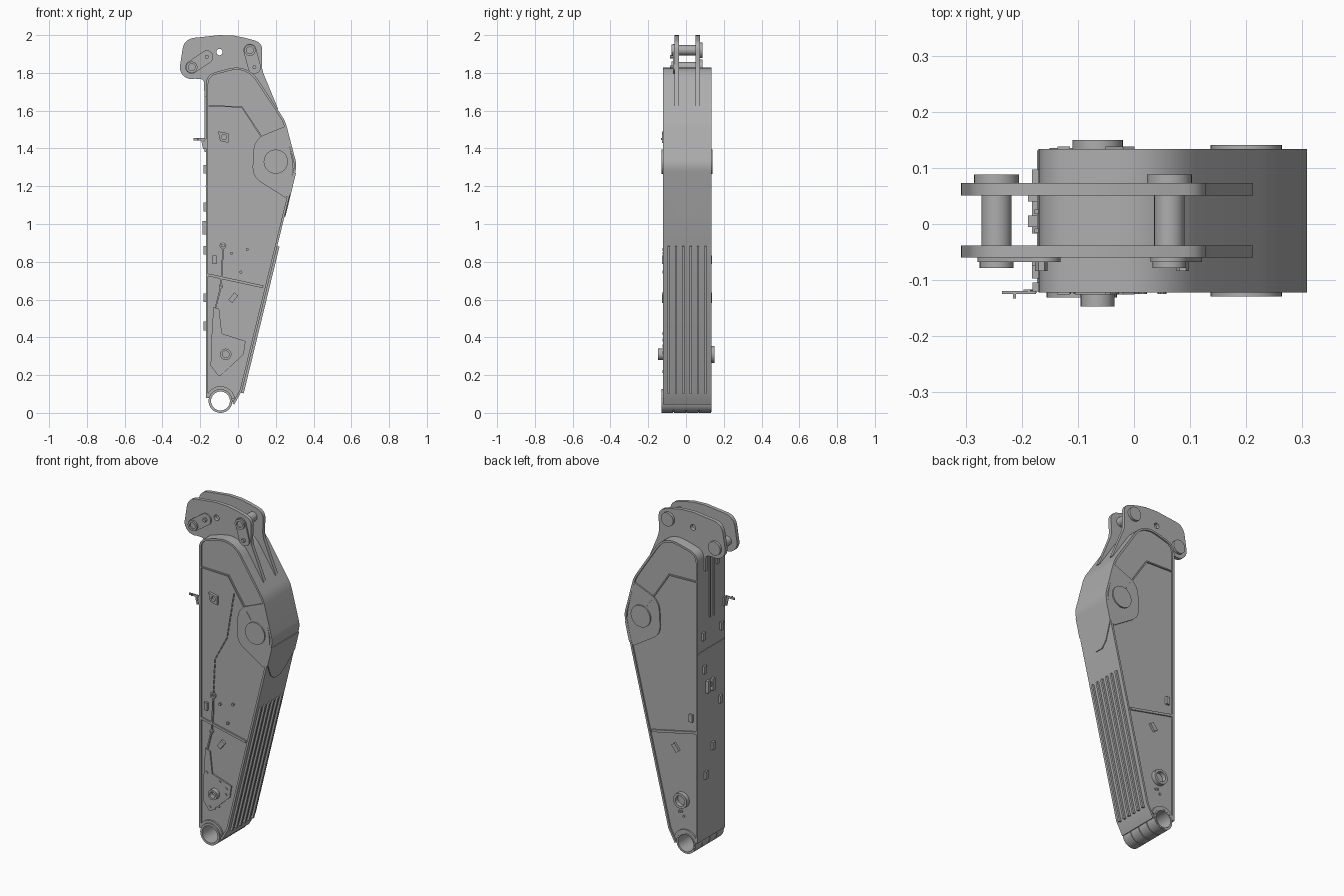
import bpy, bmesh, math
from mathutils import Vector, Matrix

cube = bpy.data.objects.get("Cube")
if cube:
    bpy.data.objects.remove(cube, do_unlink=True)

steel = bpy.data.materials.new("grey steel")
steel.use_nodes = True
steel.diffuse_color = (0.42, 0.42, 0.42, 1)
steel.node_tree.nodes["Principled BSDF"].inputs["Base Color"].default_value = (0.42, 0.42, 0.42, 1)

MID_Y = 0.006           # middle of the box section
FACE = 0.119            # recessed wall distance from the middle
EDGE = 0.128            # cover plate edge distance from the middle
TUBE = (-0.093, 0.063)  # lower pivot centre


def finish(name, bm):
    bmesh.ops.recalc_face_normals(bm, faces=bm.faces)
    mesh = bpy.data.meshes.new(name)
    bm.to_mesh(mesh)
    bm.free()
    mesh.materials.append(steel)
    obj = bpy.data.objects.new(name, mesh)
    bpy.context.collection.objects.link(obj)
    bpy.ops.object.select_all(action="DESELECT")
    obj.select_set(True)
    bpy.context.view_layer.objects.active = obj
    bpy.ops.object.shade_smooth_by_angle(angle=math.radians(30))


def arc(c, r, start=0, end=360, n=32):
    steps = n if end - start == 360 else n + 1
    return [(c[0] + r * math.cos(math.radians(start + (end - start) * i / n)),
             c[1] + r * math.sin(math.radians(start + (end - start) * i / n))) for i in range(steps)]


def rounded(corners, n=8):
    """Polygon from (x, z[, radius]) corners with rounded corners."""
    out = []
    for i, c in enumerate(corners):
        p = Vector(c[:2])
        if len(c) < 3:
            out.append(tuple(p))
            continue
        a = Vector(corners[i - 1][:2]) - p
        b = Vector(corners[(i + 1) % len(corners)][:2]) - p
        cut = min(c[2] / math.tan(a.angle(b) / 2), a.length * 0.48, b.length * 0.48)
        p0, p1 = p + a.normalized() * cut, p + b.normalized() * cut
        for k in range(n + 1):
            t = k / n
            out.append(tuple(p0 * (1 - t) ** 2 + p * 2 * t * (1 - t) + p1 * t * t))
    return out


def offset(path, d):
    """Open path shifted to its right-hand side."""
    out = []
    for i, p in enumerate(path):
        t = Vector(path[min(i + 1, len(path) - 1)]) - Vector(path[max(i - 1, 0)])
        t.normalize()
        out.append((p[0] + t.y * d, p[1] - t.x * d))
    return out


def prism(name, outline, y0, y1, holes=()):
    """Outline in the xz plane extruded along y."""
    bm = bmesh.new()
    for loop in [outline, *holes]:
        vs = [bm.verts.new((x, y0, z)) for x, z in loop]
        for i, v in enumerate(vs):
            bm.edges.new((vs[i - 1], v))
    bmesh.ops.triangle_fill(bm, use_beauty=True, edges=bm.edges[:])
    extrude(bm, (0, y1 - y0, 0))
    finish(name, bm)


def extrude(bm, vec):
    new = bmesh.ops.extrude_face_region(bm, geom=bm.faces[:], use_keep_orig=True)["geom"]
    bmesh.ops.translate(bm, vec=vec, verts=[g for g in new if isinstance(g, bmesh.types.BMVert)])


def ring(name, c, r, hole, y0, y1, n=32):
    prism(name, arc(c, r, n=n), y0, y1, [arc(c, hole, n=n)] if hole else ())


def box(name, loc, size, tilt=0):
    bm = bmesh.new()
    m = Matrix.Translation(loc) @ Matrix.Rotation(tilt, 4, "Y") @ Matrix.Diagonal((*size, 1))
    bmesh.ops.create_cube(bm, size=1, matrix=m)
    finish(name, bm)


def strip(name, points, y, width, thick):
    """Straight bars joining points on a side wall."""
    for a, b in zip(points, points[1:]):
        d = Vector(b) - Vector(a)
        m = (Vector(a) + Vector(b)) / 2
        box(name, (m.x, y, m.y), (width, thick, d.length + width / 2), math.atan2(d.x, d.y))


def capsule(name, a, b, r, y0, y1):
    ang = math.degrees(math.atan2(b[1] - a[1], b[0] - a[0]))
    prism(name, arc(a, r, ang + 90, ang + 270, 14) + arc(b, r, ang - 90, ang + 90, 14), y0, y1)


# Main box section, wrapped by a slightly wider cover plate
cover = rounded([(-0.17, 0.08), (-0.17, 1.79, 0.07), (0.05, 1.85, 0.15), (0.25, 1.545, 0.2),
                 (0.312, 1.31, 0.12), (0.022, 0.12), (-0.02, 0.045)])
prism("arm_body", cover + arc(TUBE, 0.062, 0, 165, 16), MID_Y - FACE, MID_Y + FACE)
prism("cover_plate", cover + offset(cover, 0.012)[::-1], MID_Y - EDGE, MID_Y + EDGE)

# Lower pivot: four collars on a narrower sleeve
ring("pivot_sleeve", TUBE, 0.058, 0.05, -0.128, 0.135)
for i in range(4):
    y = -0.131 + i * 0.067
    ring("pivot_collar", TUBE, 0.063, 0.05, y, y + 0.063)
prism("pivot_weld", arc(TUBE, 0.078, 10, 165, 20) + arc(TUBE, 0.06, 10, 165, 20)[::-1], -0.122, 0.134)

# Twin ear plates on top
ear = rounded([(-0.178, 1.67), (-0.18, 1.768, 0.03), *arc((-0.245, 1.83), 0.063, 285, 165, 14),
               (-0.285, 1.98, 0.1), (-0.17, 1.992), (-0.1, 2.0), (-0.02, 1.997), (0.04, 1.985),
               (0.13, 1.96, 0.07), (0.125, 1.82, 0.15), (0.212, 1.61), (0.17, 1.61), (0.03, 1.75), (-0.12, 1.7)])
for y in (-0.06, 0.051):
    prism("ear_plate", ear, y, y + 0.022, [arc((-0.098, 1.91), 0.017, n=16)])

# Pins with heads, retainer plates and bolts
for c, tip in (((-0.245, 1.83), (-0.165, 1.885)), ((0.063, 1.92), (0.087, 1.83))):
    ring("ear_pin", c, 0.027, 0, -0.07, 0.085)
    ring("pin_head", c, 0.04, 0, 0.07, 0.088)
    ring("pin_washer", c, 0.03, 0.018, -0.078, -0.058)
    capsule("pin_retainer", c, tip, 0.034, -0.068, -0.058)
    ring("retainer_bolt", tip, 0.011, 0, -0.084, -0.06, 6)

# Details shared by both side walls
lug = rounded([(0.25, 1.518), (0.085, 1.45, 0.1), (0.075, 1.25, 0.1), (0.25, 1.14), (0.264, 1.15),
               (0.293, 1.29), (0.288, 1.34)])
for s in (-1, 1):
    wall = MID_Y + s * FACE

    def span(t):
        return sorted((wall - s * 0.01, wall + s * t))
    prism("hinge_plate", lug, *span(0.008))
    ring("hinge_disc", (0.2, 1.33), 0.064, 0, *span(0.016))
    strip("upper_seam", [(-0.155, 1.625), (0.02, 1.62), (0.165, 1.4)], wall, 0.007, 0.018)
    strip("cross_weld", [(-0.155, 0.73), (0.13, 0.668)], wall, 0.014, 0.016)
    box("wall_block", (-0.125, wall, 0.81), (0.022, 0.026, 0.045))
    box("wall_block", (-0.025, wall, 0.61), (0.026, 0.026, 0.05), math.radians(38))
    for p in ((-0.075, 0.215), (-0.045, 0.235), (-0.06, 0.24)):
        ring("wall_stud", p, 0.007, 0, *span(0.006), 10)

# Side bosses near the lower pivot
ring("back_boss", (-0.065, 0.31), 0.045, 0.03, 0.12, 0.15)
ring("front_boss", (-0.065, 0.31), 0.03, 0.018, -0.147, -0.11)

# Front wall: cover plate, cable run, clips and studs
front = MID_Y - FACE
prism("front_plate", rounded([(-0.13, 0.56), (-0.1, 0.55), (-0.085, 0.42), (0.04, 0.38), (0.03, 0.31),
                              (-0.1, 0.19, 0.015), (-0.145, 0.25), (-0.14, 0.4)]), front - 0.008, front + 0.01)
cable = [(0.055, 1.52), (0.01, 1.25), (-0.07, 1.1), (-0.08, 0.88)]
for a, b in zip(cable, cable[1:]):
    a, b = Vector(a), Vector(b)
    count = int((b - a).length / 0.03)
    for i in range(count):
        strip("cable_dash", [a.lerp(b, i / count), a.lerp(b, (i + 0.6) / count)], front, 0.005, 0.014)
strip("lower_cable", [(-0.08, 0.88), (-0.083, 0.78), (-0.09, 0.67), (-0.118, 0.56)], front, 0.008, 0.018)
for p, r in (((-0.08, 0.885), 0.018), ((-0.09, 0.67), 0.012)):
    ring("cable_clip", p, r, r / 2, front - 0.01, front + 0.01, 8)
for p in ((0.05, 0.865), (-0.035, 0.845), (0.015, 0.745), (-0.12, 0.42), (-0.035, 0.385),
          (0.008, 0.355), (0.005, 0.32), (-0.1, 0.22)):
    ring("front_stud", p, 0.008, 0, front - 0.012, front + 0.01, 10)
sq = [(-0.105, 1.49), (-0.05, 1.48), (-0.05, 1.43), (-0.095, 1.44)]
prism("front_socket", sq, front - 0.013, front + 0.01, [arc((-0.075, 1.46), 0.014, n=12)])

# Hooked bracket on the rear edge
box("hook_arm", (-0.205, -0.122, 1.449), (0.06, 0.006, 0.012))
box("hook_leg", (-0.185, -0.12, 1.425), (0.012, 0.006, 0.055), math.radians(-12))
box("hook_base", (-0.175, -0.112, 1.425), (0.012, 0.016, 0.05))
box("hook_tab", (-0.213, -0.127, 1.45), (0.006, 0.012, 0.012))

# Small clips and guide rails on the rear face
for y, z in ((0.085, 1.29), (-0.085, 1.29), (0.075, 1.09), (-0.075, 0.86), (-0.005, 0.61), (0.06, 0.46)):
    box("rear_clip", (-0.174, y, z), (0.016, 0.024, 0.045))
for y in (0.05, 0.005):
    box("rear_valve", (-0.177, y, 0.98), (0.024, 0.02, 0.07))
box("valve_bar", (-0.174, 0.028, 0.985), (0.016, 0.04, 0.025))
for y in (-0.012, 0.022):
    box("rear_rail", (-0.171, y, 1.56), (0.012, 0.008, 0.36))
box("rear_seam", (-0.17, MID_Y, 1.2), (0.006, 0.25, 0.006))

# Sloped underside: ribs and the pointed end of the upper cover
low, high = Vector((0.022, 0.12)), Vector((0.302, 1.27))
slope = math.atan2(high.x - low.x, high.y - low.y)
mid = low + (high - low).normalized() * 0.385
for i in range(6):
    box("underside_rib", (mid.x + 0.003, -0.092 + i * 0.039, mid.y), (0.018, 0.012, 0.8), slope)
bm = bmesh.new()
tongue = [(-0.122, 1.27), (-0.122, 1.16), (-0.06, 1.07), (-0.02, 1.04), (0.032, 1.04),
          (0.072, 1.07), (0.134, 1.16), (0.134, 1.27)]
bm.faces.new([bm.verts.new((low.x + (z - low.y) * math.tan(slope) - 0.004, y, z)) for y, z in tongue])
extrude(bm, (0.009, 0, 0))
finish("cover_tongue", bm)
